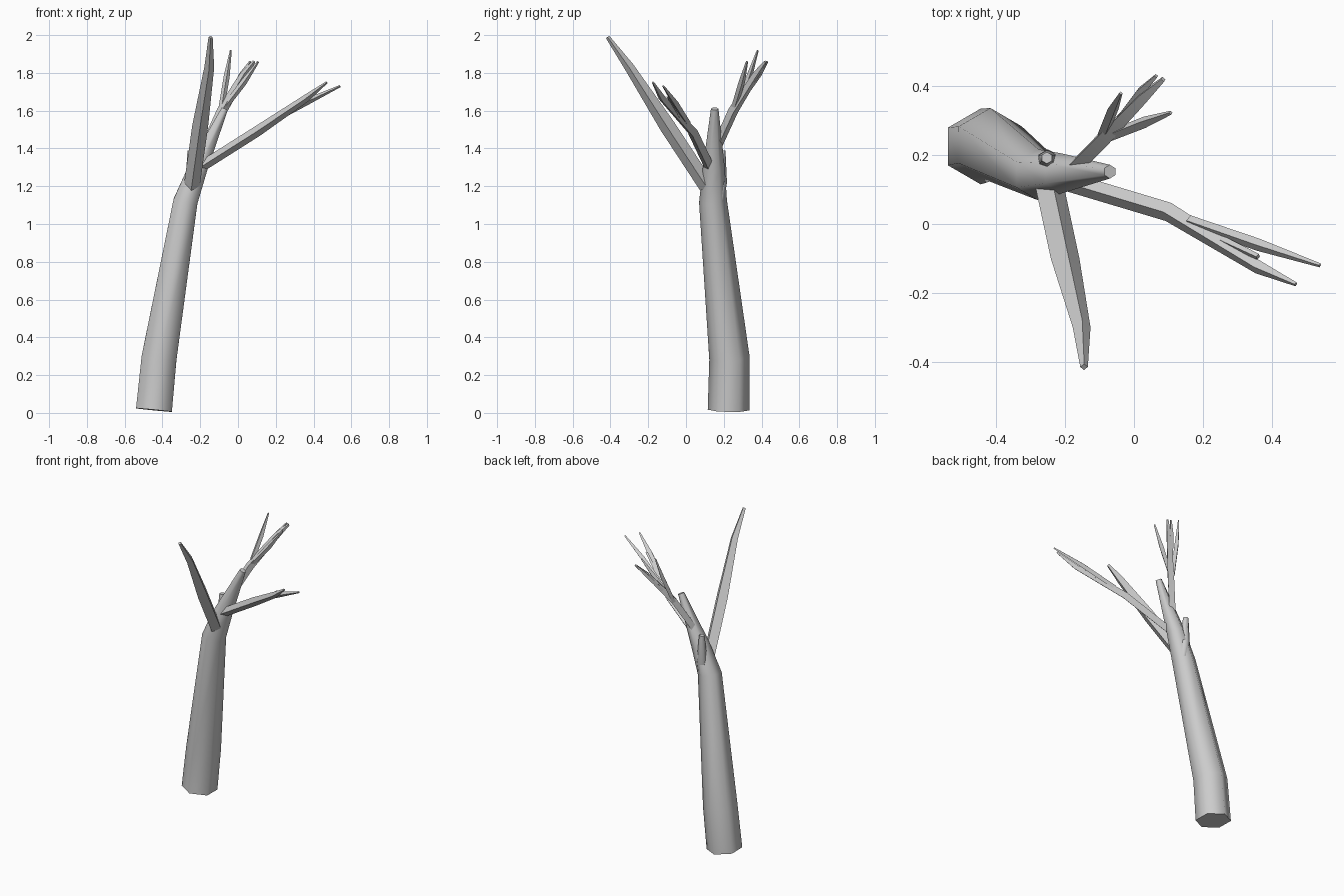
import bpy, bmesh, math
from mathutils import Vector

cube = bpy.data.objects.get("Cube")
if cube:
    bpy.data.objects.remove(cube)

bark = bpy.data.materials.new("grey_bark")
bark.use_nodes = True
GREY = (0.6, 0.6, 0.6, 1)
bark.diffuse_color = GREY
bark.node_tree.nodes["Principled BSDF"].inputs["Base Color"].default_value = GREY


def limb(name, path, sides=4, turn=0.0):
    """Tapered tube with capped ends through (x, y, z, radius) points."""
    pts = [Vector(p[:3]) for p in path]
    bm = bmesh.new()
    rings = []
    for i, p in enumerate(pts):
        along = (pts[min(i + 1, len(pts) - 1)] - pts[max(i - 1, 0)]).normalized()
        u = (Vector((0, 1, 0)) - along * along.y).normalized()
        v = along.cross(u)
        ring = []
        for k in range(sides):
            a = turn + math.tau * k / sides
            ring.append(bm.verts.new(p + path[i][3] * (u * math.cos(a) + v * math.sin(a))))
        rings.append(ring)
    for low, high in zip(rings, rings[1:]):
        for k in range(sides):
            n = (k + 1) % sides
            bm.faces.new((low[k], low[n], high[n], high[k]))
    bm.faces.new(rings[0][::-1])
    bm.faces.new(rings[-1])
    bmesh.ops.recalc_face_normals(bm, faces=bm.faces)
    mesh = bpy.data.meshes.new(name)
    bm.to_mesh(mesh)
    bm.free()
    mesh.materials.append(bark)
    obj = bpy.data.objects.new(name, mesh)
    bpy.context.collection.objects.link(obj)
    bpy.ops.object.select_all(action='DESELECT')
    obj.select_set(True)
    bpy.context.view_layer.objects.active = obj
    bpy.ops.object.shade_smooth_by_angle(angle=math.radians(65))
    return obj


# Leaning six-sided trunk and its short stub
limb("trunk", [(-0.445, 0.225, 0.015, 0.11), (-0.418, 0.23, 0.29, 0.107),
               (-0.278, 0.143, 1.12, 0.074), (-0.21, 0.147, 1.3, 0.058),
               (-0.07, 0.152, 1.61, 0.02)], sides=6)
limb("trunk_stub", [(-0.245, 0.17, 1.08, 0.022), (-0.25, 0.185, 1.22, 0.032),
                    (-0.253, 0.192, 1.39, 0.017)], sides=6)

# Long branch reaching forward
limb("front_branch", [(-0.245, 0.11, 1.2, 0.042), (-0.2, -0.1, 1.52, 0.042),
                      (-0.152, -0.3, 1.83, 0.026), (-0.145, -0.415, 1.99, 0.011)])

# Side branch with its twigs
limb("side_branch", [(-0.2, 0.125, 1.3, 0.028), (0.1, 0.035, 1.49, 0.028),
                     (0.36, -0.125, 1.665, 0.02), (0.47, -0.175, 1.75, 0.006)])
limb("side_twig_long", [(0.16, 0.01, 1.535, 0.016), (0.36, -0.06, 1.645, 0.018),
                        (0.54, -0.12, 1.73, 0.006)])
limb("side_twig_short", [(0.2, -0.02, 1.55, 0.014), (0.36, -0.095, 1.675, 0.009)])

# Rear branch with its twigs
limb("rear_branch", [(-0.185, 0.15, 1.38, 0.026), (-0.085, 0.25, 1.6, 0.027),
                     (0.03, 0.37, 1.79, 0.02), (0.085, 0.42, 1.86, 0.008)])
limb("rear_twig_inner", [(-0.06, 0.28, 1.64, 0.014), (0.02, 0.385, 1.79, 0.015),
                         (0.065, 0.43, 1.86, 0.006)])
limb("rear_twig_upper", [(-0.09, 0.26, 1.6, 0.016), (-0.06, 0.335, 1.78, 0.016),
                         (-0.038, 0.38, 1.92, 0.005)])
limb("rear_twig_outer", [(-0.085, 0.25, 1.6, 0.016), (0.03, 0.295, 1.75, 0.017),
                         (0.107, 0.323, 1.86, 0.006)])
